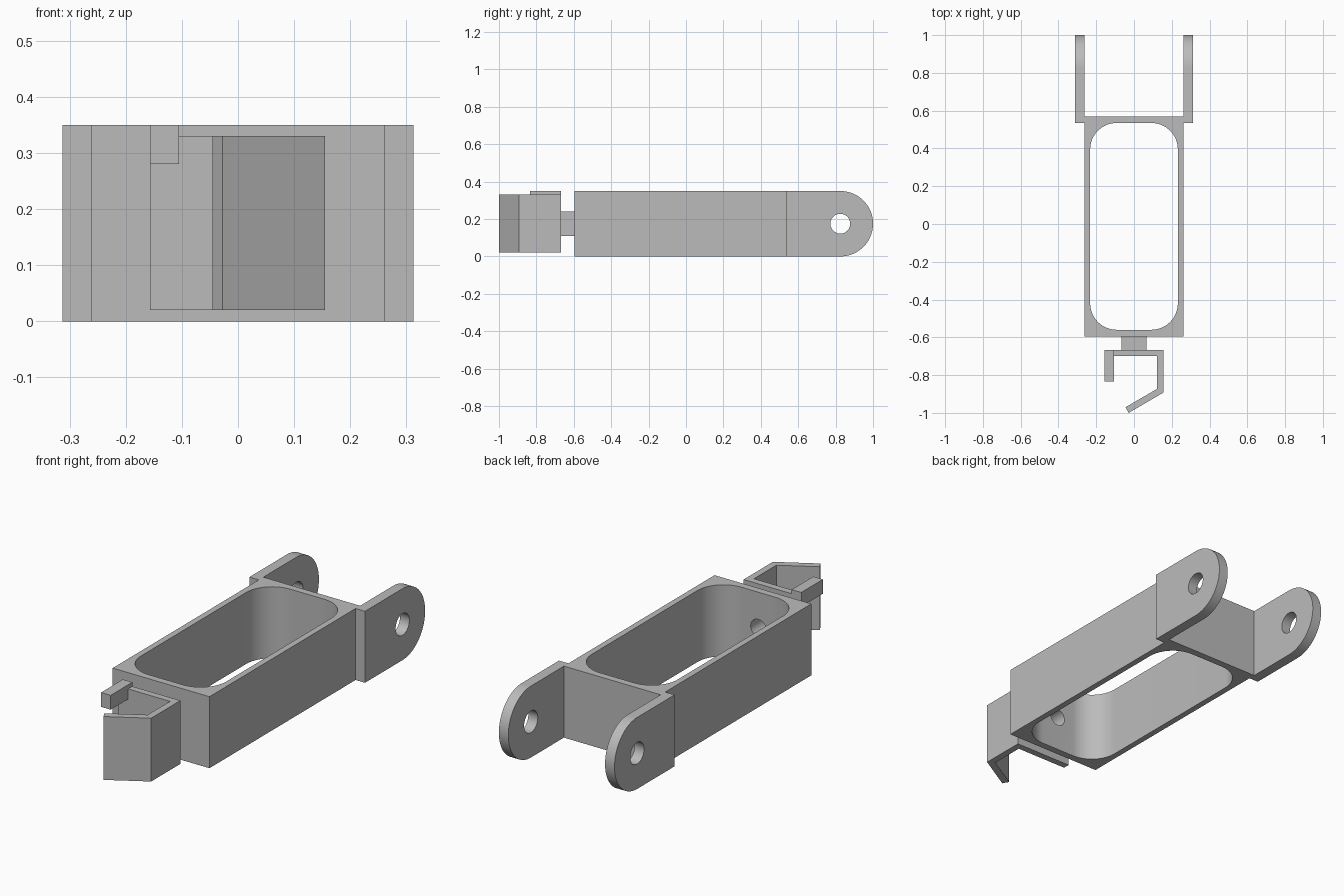
import bpy, bmesh
from math import cos, sin, pi, radians
from mathutils import Vector

default = bpy.data.objects.get("Cube")
if default:
    bpy.data.objects.remove(default, do_unlink=True)

grey = bpy.data.materials.new("plain grey")
grey.use_nodes = True
grey.diffuse_color = (0.5, 0.5, 0.5, 1)
grey.node_tree.nodes["Principled BSDF"].inputs["Base Color"].default_value = (0.5, 0.5, 0.5, 1)

HEIGHT = 0.35
MID = HEIGHT / 2


def prism(name, outline, start, end, axis="z"):
    """Extrude a flat outline along an axis; x uses (y, z), y uses (x, z), z uses (x, y)."""
    place = {"x": lambda a, b, t: (t, a, b),
             "y": lambda a, b, t: (a, t, b),
             "z": lambda a, b, t: (a, b, t)}[axis]
    bm = bmesh.new()
    face = bm.faces.new([bm.verts.new(place(a, b, start)) for a, b in outline])
    grown = bmesh.ops.extrude_face_region(bm, geom=[face])["geom"]
    shift = Vector(place(0, 0, end - start))
    bmesh.ops.translate(bm, vec=shift, verts=[v for v in grown if isinstance(v, bmesh.types.BMVert)])
    bmesh.ops.recalc_face_normals(bm, faces=bm.faces)
    mesh = bpy.data.meshes.new(name)
    bm.to_mesh(mesh)
    bm.free()
    obj = bpy.data.objects.new(name, mesh)
    bpy.context.collection.objects.link(obj)
    mesh.materials.append(grey)
    return obj


def rect(a0, a1, b0, b1):
    return [(a0, b0), (a1, b0), (a1, b1), (a0, b1)]


def arc(ca, cb, r, begin, finish, steps):
    angles = [begin + (finish - begin) * i / steps for i in range(steps + 1)]
    return [(ca + r * cos(t), cb + r * sin(t)) for t in angles]


def circle(ca, cb, r, steps=48):
    return arc(ca, cb, r, 0, 2 * pi, steps)[:-1]


def rounded_rect(a0, a1, b0, b1, r):
    centres = [(a1 - r, b1 - r), (a0 + r, b1 - r), (a0 + r, b0 + r), (a1 - r, b0 + r)]
    return [p for i, (a, b) in enumerate(centres)
            for p in arc(a, b, r, i * pi / 2, (i + 1) * pi / 2, 16)]


def cut(obj, cutter):
    mod = obj.modifiers.new("cut", "BOOLEAN")
    mod.operation = "DIFFERENCE"
    mod.solver = "EXACT"
    mod.object = cutter
    bpy.context.view_layer.update()
    evaluated = obj.evaluated_get(bpy.context.evaluated_depsgraph_get())
    mesh = bpy.data.meshes.new_from_object(evaluated)
    obj.modifiers.clear()
    obj.data = mesh
    bpy.data.objects.remove(cutter, do_unlink=True)


# Main frame with a rounded window through it
frame = prism("frame", rect(-0.262, 0.262, -0.595, 0.57), 0, HEIGHT)
cut(frame, prism("window_cutter", rounded_rect(-0.232, 0.232, -0.56, 0.535, 0.14), -0.1, HEIGHT + 0.1))

# Pair of round-ended ears with pin holes
ear_outline = [(0.535, HEIGHT), (0.535, 0)] + arc(0.825, MID, MID, -pi / 2, pi / 2, 40)
ears = []
for side, sign in (("left", 1), ("right", -1)):
    ear = prism(side + "_ear", ear_outline, sign * 0.262, sign * 0.313, "x")
    cut(ear, prism("pin_cutter", circle(0.825, MID, 0.053), sign * 0.2, sign * 0.4, "x"))
    ears.append(ear)

# Square neck joining the frame to the clip
neck = prism("neck", rect(-0.067, 0.067, 0.11, 0.24), -0.67, -0.595, "y")

# Bent clip: back plate, side arm and slanted lip
clip = prism("clip", [(-0.157, -0.667), (0.155, -0.667), (0.155, -0.893), (-0.028, -1.0),
                      (-0.045, -0.97), (0.122, -0.873), (0.122, -0.7), (-0.157, -0.7)], 0.02, 0.33)

# Small finger on the open side of the clip
finger = prism("clip_finger", rect(-0.157, -0.105, -0.835, -0.667), 0.28, HEIGHT)

# Bore through the front wall and neck
for part in (frame, neck):
    cut(part, prism("bore_cutter", circle(0, MID, 0.042), -0.8, -0.4, "y"))

# Smooth the curves, keep the edges sharp
bpy.ops.object.select_all(action="DESELECT")
for obj in [frame, neck, clip, finger] + ears:
    obj.select_set(True)
bpy.context.view_layer.objects.active = frame
bpy.ops.object.shade_smooth_by_angle(angle=radians(30))
